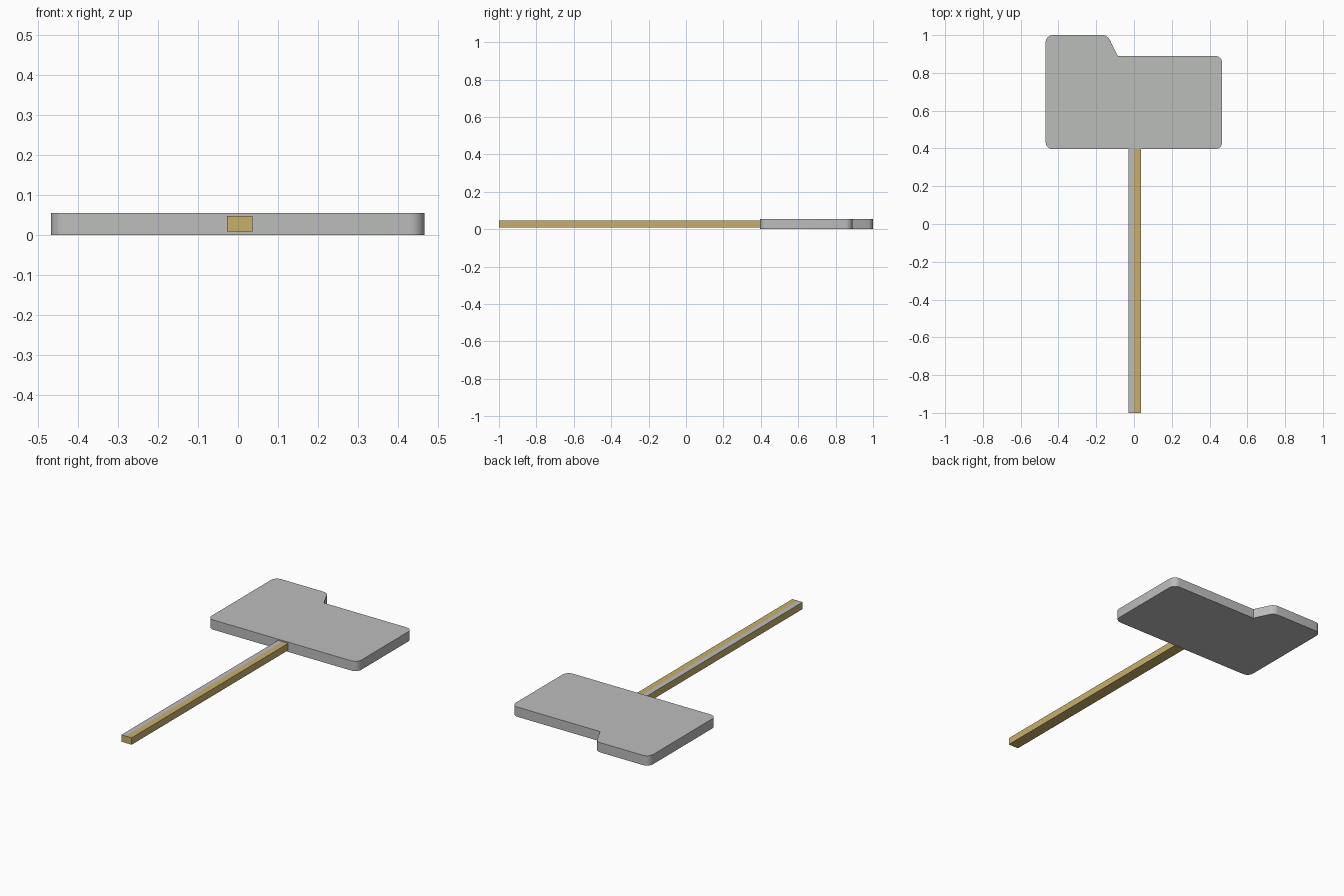
import bpy, bmesh, math
from mathutils import Vector

if "Cube" in bpy.data.objects:
    bpy.data.objects.remove(bpy.data.objects["Cube"])


def material(name, rgb):
    m = bpy.data.materials.new(name)
    m.diffuse_color = (*rgb, 1.0)
    m.use_nodes = True
    m.node_tree.nodes["Principled BSDF"].inputs["Base Color"].default_value = m.diffuse_color
    return m


grey = material("light_grey", (0.50, 0.51, 0.50))
tan = material("tan_wood", (0.58, 0.43, 0.15))


def finish(bm, name, mats):
    bmesh.ops.recalc_face_normals(bm, faces=bm.faces)
    me = bpy.data.meshes.new(name)
    bm.to_mesh(me)
    bm.free()
    for m in mats:
        me.materials.append(m)
    ob = bpy.data.objects.new(name, me)
    bpy.context.collection.objects.link(ob)
    return ob


def rounded(points, steps=6):
    """Round each corner (x, y, cut length) with a quadratic curve."""
    out = []
    n = len(points)
    for i, (x, y, r) in enumerate(points):
        p = Vector((x, y))
        if r == 0:
            out.append(p)
            continue
        a = p + (Vector(points[i - 1][:2]) - p).normalized() * r
        b = p + (Vector(points[(i + 1) % n][:2]) - p).normalized() * r
        w = math.sqrt(0.5)  # rational weight gives a circular corner
        for k in range(steps + 1):
            t = k / steps
            c0, c1, c2 = (1 - t) ** 2, 2 * t * (1 - t) * w, t * t
            out.append((a * c0 + p * c1 + b * c2) / (c0 + c1 + c2))
    return out


# Board: rounded plate with a raised tab on the left
outline = rounded([(-0.468, 0.396, 0.038), (0.467, 0.396, 0.038),
                   (0.467, 0.89, 0.038), (-0.087, 0.89, 0),
                   (-0.14, 1.0, 0.026), (-0.468, 1.0, 0.038)])
bm = bmesh.new()
base = bm.faces.new([bm.verts.new((p.x, p.y, 0)) for p in outline])
ext = bmesh.ops.extrude_face_region(bm, geom=[base])["geom"]
bmesh.ops.translate(bm, vec=(0, 0, 0.055),
                    verts=[v for v in ext if isinstance(v, bmesh.types.BMVert)])
board = finish(bm, "board", [grey])
bpy.context.view_layer.objects.active = board
board.select_set(True)
bpy.ops.object.shade_smooth_by_angle(angle=math.radians(30))

# Handle: square stick, left half of its top face is grey
x0, x1, y0, y1, z0, z1 = -0.028, 0.036, -1.0, 0.41, 0.009, 0.048
bm = bmesh.new()
bmesh.ops.create_cube(bm, size=1)
for v in bm.verts:
    v.co = (x1 if v.co.x > 0 else x0, y1 if v.co.y > 0 else y0,
            z1 if v.co.z > 0 else z0)
bmesh.ops.bisect_plane(bm, geom=bm.verts[:] + bm.edges[:] + bm.faces[:],
                       plane_co=(0, 0, 0), plane_no=(1, 0, 0))
bm.normal_update()
for f in bm.faces:
    f.material_index = int(f.normal.z > 0.5 and f.calc_center_median().x < 0)
finish(bm, "handle", [tan, grey])
